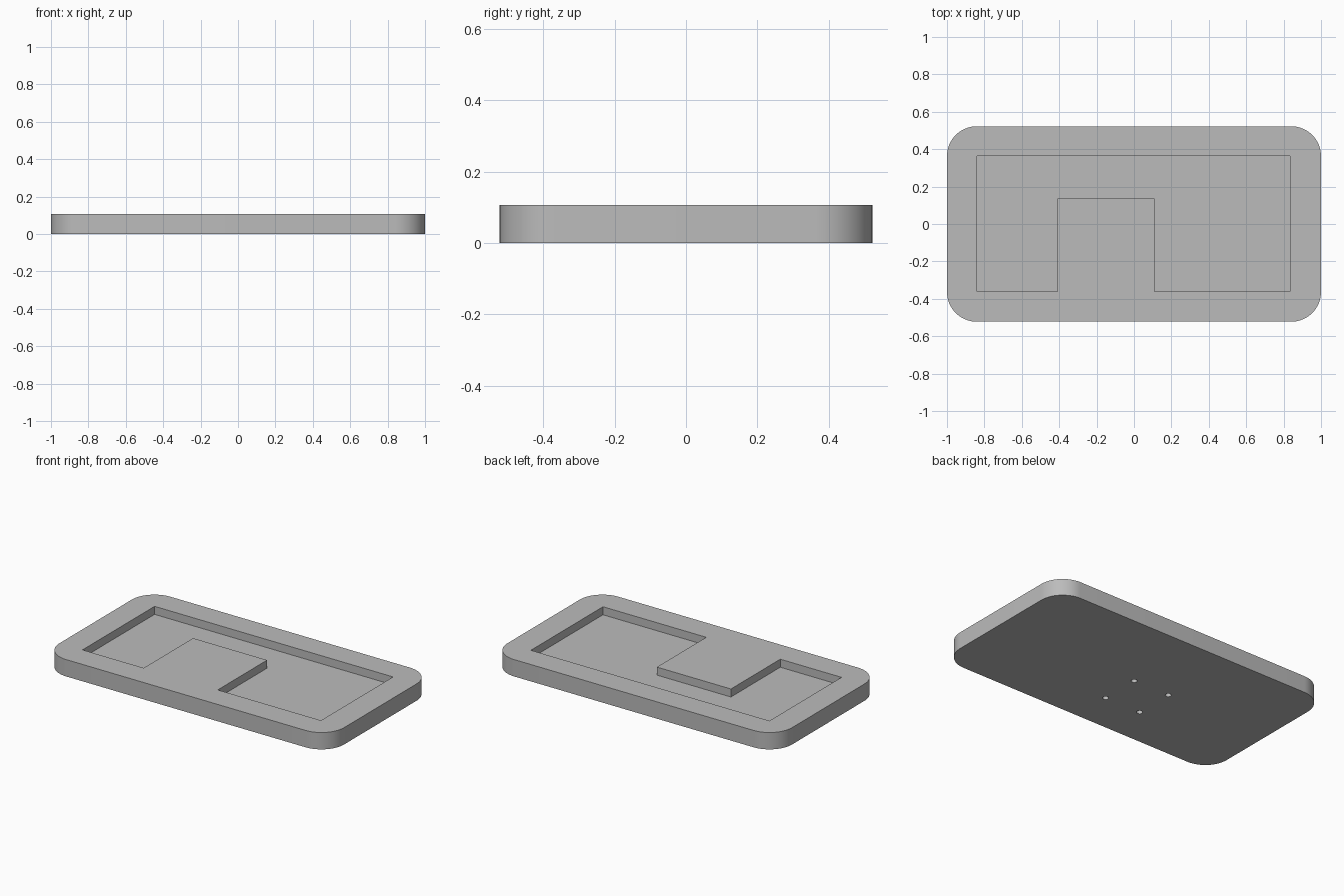
import bpy
import bmesh
from math import cos, sin, pi, radians

HALF_X, HALF_Y, HEIGHT = 1.0, 0.5225, 0.107
CORNER = 0.16
FLOOR = 0.056

cube = bpy.data.objects.get("Cube")
if cube:
    bpy.data.objects.remove(cube, do_unlink=True)

grey = bpy.data.materials.new("plain grey")
grey.use_nodes = True
colour = (0.5, 0.5, 0.5, 1)
grey.diffuse_color = colour
grey.node_tree.nodes["Principled BSDF"].inputs["Base Color"].default_value = colour


def prism(name, outline, low, high):
    """Extrude a flat outline upwards from low to high."""
    bm = bmesh.new()
    base = bm.faces.new([bm.verts.new((x, y, low)) for x, y in outline])
    top = bmesh.ops.extrude_face_region(bm, geom=[base])["geom"]
    verts = [v for v in top if isinstance(v, bmesh.types.BMVert)]
    bmesh.ops.translate(bm, verts=verts, vec=(0, 0, high - low))
    bmesh.ops.recalc_face_normals(bm, faces=bm.faces)
    mesh = bpy.data.meshes.new(name)
    bm.to_mesh(mesh)
    bm.free()
    mesh.materials.append(grey)
    obj = bpy.data.objects.new(name, mesh)
    bpy.context.collection.objects.link(obj)
    return obj


def arc(cx, cy, radius, start, sweep, steps):
    return [(cx + radius * cos(start + sweep * i / steps),
             cy + radius * sin(start + sweep * i / steps)) for i in range(steps + 1)]


# Rounded tray body
outline = []
for quarter, (sx, sy) in enumerate([(1, 1), (-1, 1), (-1, -1), (1, -1)]):
    outline += arc(sx * (HALF_X - CORNER), sy * (HALF_Y - CORNER),
                   CORNER, quarter * pi / 2, pi / 2, 16)
tray = prism("tray", outline, 0, HEIGHT)

# U-shaped pocket that leaves a raised pad at the front
pocket = [(-0.84, -0.36), (-0.41, -0.36), (-0.41, 0.135), (0.11, 0.135),
          (0.11, -0.36), (0.835, -0.36), (0.835, 0.363), (-0.84, 0.363)]
cutters = [prism("pocket_cutter", pocket, FLOOR, HEIGHT + 0.1)]

# Four blind screw holes underneath the pad
for sx in (-1, 1):
    for sy in (-1, 1):
        circle = arc(-0.135 + sx * 0.128, -0.135 + sy * 0.128, 0.018, 0, 2 * pi, 24)[:-1]
        cutters.append(prism("screw_hole_cutter", circle, -0.05, 0.06))

# Cut the recesses, then remove the cutters
bpy.ops.object.select_all(action="DESELECT")
tray.select_set(True)
bpy.context.view_layer.objects.active = tray
for cutter in cutters:
    cutter.hide_render = True
    cut = tray.modifiers.new("cut", "BOOLEAN")
    cut.operation = "DIFFERENCE"
    cut.solver = "EXACT"
    cut.object = cutter
    bpy.ops.object.modifier_apply(modifier=cut.name)
    bpy.data.objects.remove(cutter, do_unlink=True)

bpy.ops.object.shade_smooth_by_angle(angle=radians(30))
